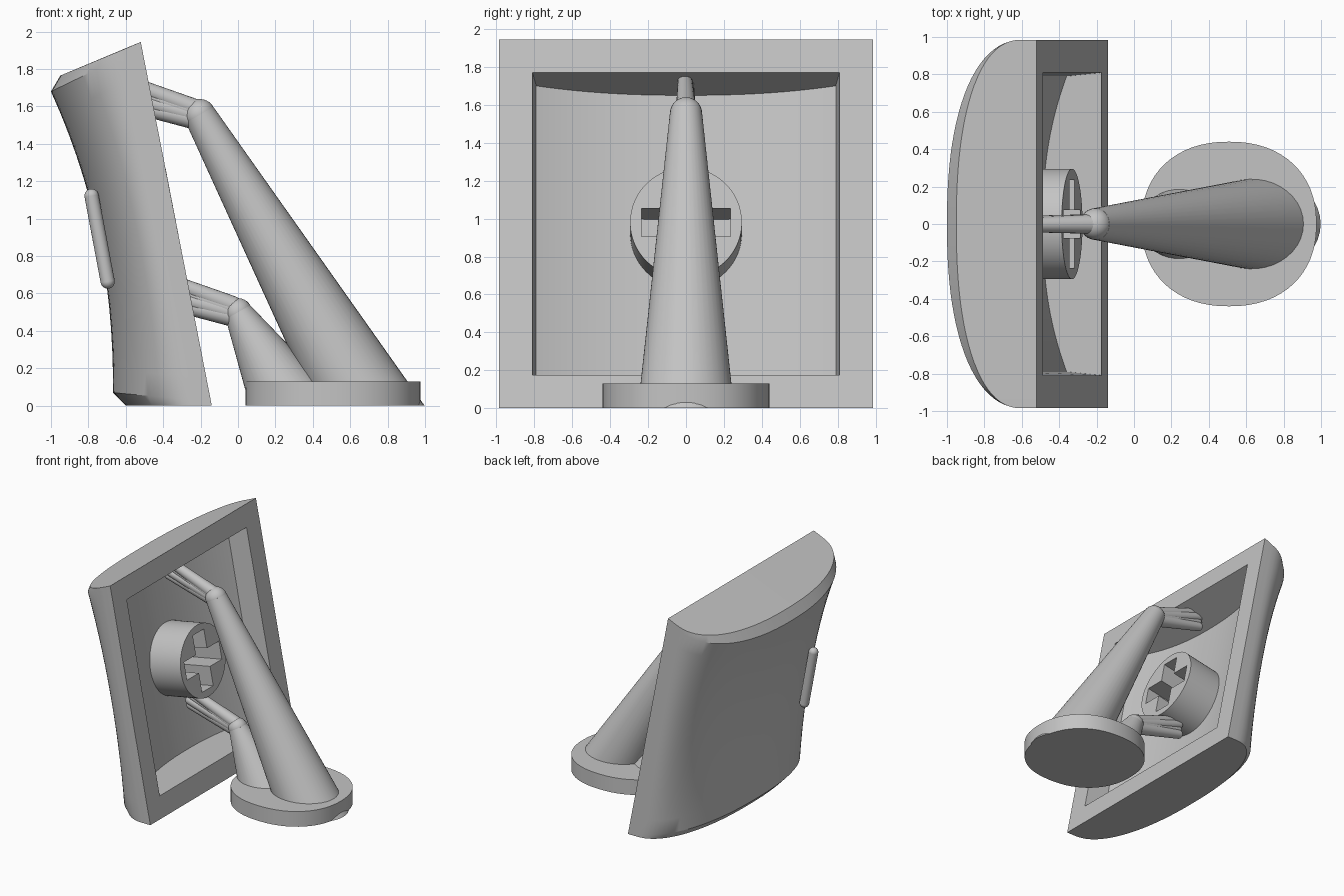
import bpy, bmesh, math
from mathutils import Vector, Matrix

old = bpy.data.objects.get("Cube")
if old:
    bpy.data.objects.remove(old)

grey = bpy.data.materials.new("plain_grey")
grey.use_nodes = True
colour = (0.55, 0.55, 0.55, 1)
grey.diffuse_color = colour
grey.node_tree.nodes["Principled BSDF"].inputs["Base Color"].default_value = colour


def finish(name, bm, angle=30):
    bmesh.ops.recalc_face_normals(bm, faces=bm.faces)
    mesh = bpy.data.meshes.new(name)
    bm.to_mesh(mesh)
    bm.free()
    mesh.materials.append(grey)
    obj = bpy.data.objects.new(name, mesh)
    bpy.context.collection.objects.link(obj)
    smooth(obj, angle)
    return obj


def smooth(obj, angle=30):
    bpy.ops.object.select_all(action="DESELECT")
    obj.select_set(True)
    bpy.context.view_layer.objects.active = obj
    bpy.ops.object.shade_smooth_by_angle(angle=math.radians(angle))


def cut(obj, cutter):
    mod = obj.modifiers.new("cut", "BOOLEAN")
    mod.operation, mod.solver, mod.object = "DIFFERENCE", "EXACT", cutter
    bpy.context.view_layer.objects.active = obj
    bpy.ops.object.modifier_apply(modifier=mod.name)
    bpy.data.objects.remove(cutter)
    smooth(obj)


def back_x(z):
    """The tilted rear plane of the shield."""
    return -0.14 - 0.195 * z


def bulged_solid(name, section, p, q, steps=48):
    """Sweep a side section across y; each point bulges from edge to centre."""
    bm = bmesh.new()
    columns = []
    for i in range(steps + 1):
        u = -math.cos(math.pi * i / steps)
        k = max(0, 1 - abs(u) ** p) ** (1 / q)
        col = []
        for edge, centre, half_width in section:
            x, z = Vector(edge).lerp(Vector(centre), k)
            col.append(bm.verts.new((x, half_width * u, z)))
        columns.append(col)
    n = len(section)
    for a, b in zip(columns, columns[1:]):
        for j in range(n):
            bm.faces.new((a[j], a[(j + 1) % n], b[(j + 1) % n], b[j]))
    bm.faces.new(columns[0])
    bm.faces.new(columns[-1])
    return finish(name, bm)


def solid_cone(name, start, end, r1, r2, floor=False, segments=40):
    a, b = Vector(start), Vector(end)
    axis = b - a
    bm = bmesh.new()
    turn = axis.to_track_quat("Z", "Y").to_matrix().to_4x4()
    bmesh.ops.create_cone(bm, cap_ends=True, segments=segments, radius1=r1, radius2=r2,
                          depth=axis.length,
                          matrix=Matrix.Translation((a + b) / 2) @ turn)
    if floor:
        res = bmesh.ops.bisect_plane(bm, geom=bm.verts[:] + bm.edges[:] + bm.faces[:],
                                     plane_co=(0, 0, 0), plane_no=(0, 0, -1), clear_outer=True)
        rim = [e for e in res["geom_cut"] if isinstance(e, bmesh.types.BMEdge)]
        bmesh.ops.edgeloop_fill(bm, edges=rim)
    return finish(name, bm)


def ball(name, centre, r):
    bm = bmesh.new()
    bmesh.ops.create_uvsphere(bm, u_segments=24, v_segments=14, radius=r,
                              matrix=Matrix.Translation(centre))
    return finish(name, bm)


def rounded_rod(name, start, end, r1, r2):
    solid_cone(name, start, end, r1, r2, segments=20)
    ball(name + "_start", start, r1)
    ball(name + "_end", end, r2)


# Shield body with a bevelled, bowed front
W = 0.985
section = [((-0.52, 1.945), (-0.52, 1.945), W), ((-0.6, 1.91), (-0.95, 1.765), W)]
for i in range(15):
    s = 1 - i / 14
    ze, zc = 0.03 + 1.85 * s, 0.07 + 1.61 * s
    section.append(((back_x(ze) - 0.08, ze), (-0.668 - 0.332 * s ** 2.2, zc), W))
section += [((-0.22, 0), (-0.6, 0), W), ((-0.14, 0), (-0.14, 0), W)]
shield = bulged_solid("shield", section, 2.3, 2.3)

# Hollow in the rear of the shield, with a floor parallel to the rear plane
section = [((-0.44, 1.79), (-0.44, 1.79), 0.815),
           ((-0.65, 1.70), (-0.775, 1.65), 0.79),
           ((-0.36, 0.175), (-0.488, 0.175), 0.79),
           ((-0.12, 0.175), (-0.12, 0.175), 0.815)]
cut(shield, bulged_solid("hollow_cutter", section, 2.3, 1))

# Round hub with a cross-shaped recess, flush with the rear plane
axis = Vector((0.982, 0, 0.19))
face = Vector((back_x(0.98), 0, 0.98))
hub = solid_cone("hub", face - axis * 0.36, face, 0.295, 0.295, segments=64)
turn = Matrix.Rotation(-math.atan2(axis.z, axis.x), 4, "Y")
for size in ((0.7, 0.47, 0.15), (0.7, 0.15, 0.47)):
    bm = bmesh.new()
    bmesh.ops.create_cube(bm, size=1, matrix=Matrix.Translation(face) @ turn
                          @ Matrix.Diagonal((*size, 1)))
    cut(hub, finish("cross_cutter", bm))

# Small rounded rod on the shield front
rounded_rod("front_rod", (-0.783, -0.605, 1.122), (-0.697, -0.605, 0.664), 0.038, 0.038)

# Slightly squared oval base
bm = bmesh.new()
bmesh.ops.create_cone(bm, cap_ends=True, segments=64, radius1=1, radius2=1, depth=0.13)
for v in bm.verts:
    x, y = (math.copysign(abs(c) ** 0.9, c) for c in v.co.xy)
    v.co = (0.508 + 0.468 * x, 0.44 * y, v.co.z + 0.065)
finish("base", bm)


def arm(name, foot, wrist, r_foot, r_wrist):
    """Tapered arm, round wrist and a vertical fan of fingers."""
    solid_cone(name, foot, wrist, r_foot, r_wrist, floor=True)
    ball(name + "_wrist", wrist, r_wrist)
    w = Vector(wrist)
    for i in range(4):
        start = w + Vector((-0.03, 0, -0.025 + 0.02 * i))
        tip = w + Vector((-0.45, 0.006 * (-1) ** i, 0.07 + 0.043 * i))
        rounded_rod(f"{name}_finger_{i + 1}", start, tip, 0.052, 0.036)


arm("long_arm", (0.775, 0, -0.15), (-0.205, 0, 1.555), 0.27, 0.085)
arm("short_arm", (0.37, 0, -0.15), (0, 0, 0.5), 0.265, 0.075)
